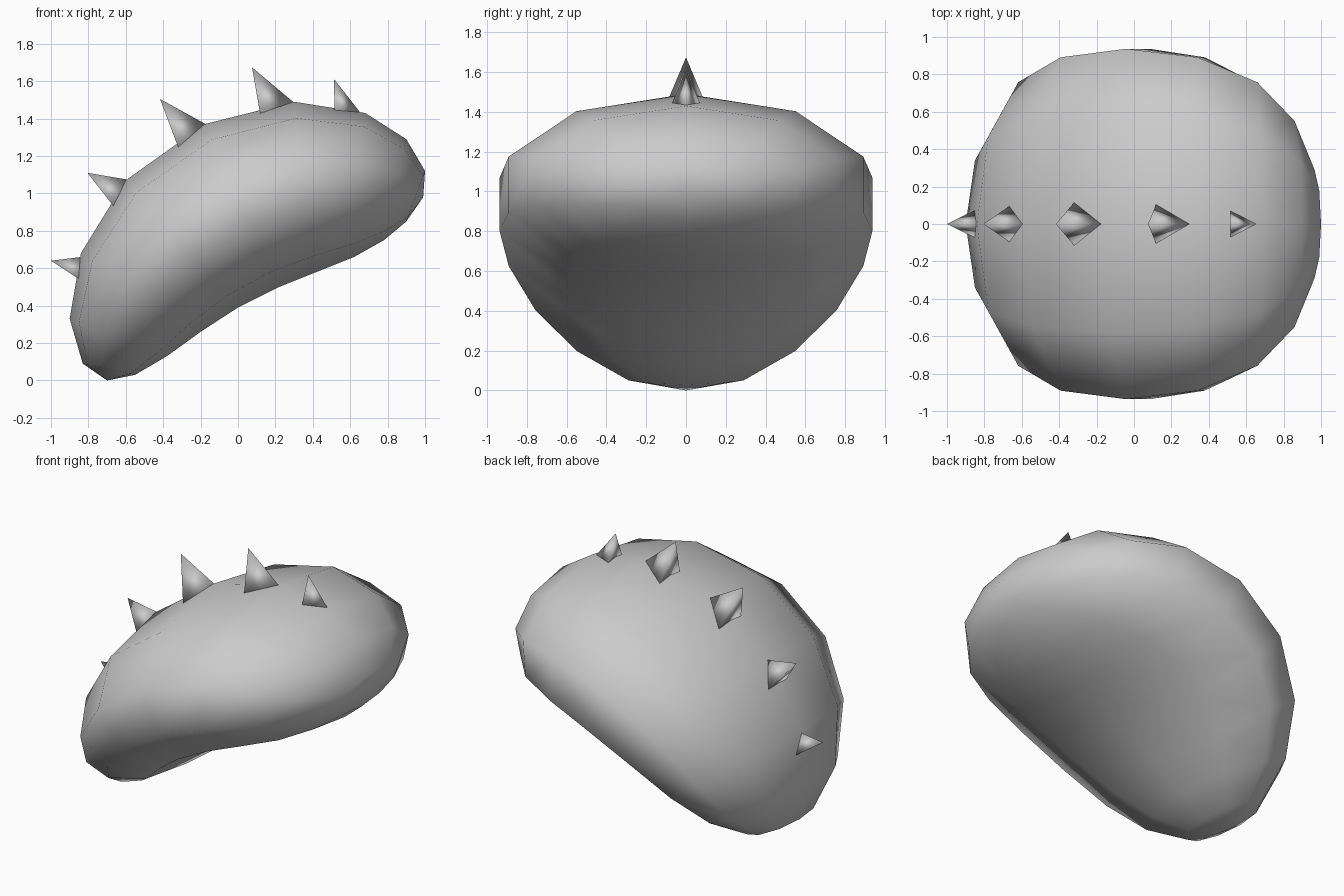
import bpy, bmesh, math
from mathutils import Vector

if "Cube" in bpy.data.objects:
    bpy.data.objects.remove(bpy.data.objects["Cube"])


def finish(name, bm):
    bmesh.ops.recalc_face_normals(bm, faces=bm.faces)
    mesh = bpy.data.meshes.new(name)
    bm.to_mesh(mesh)
    bm.free()
    mesh.shade_smooth()
    obj = bpy.data.objects.new(name, mesh)
    bpy.context.collection.objects.link(obj)
    return obj


# Body: ten-sided rings between the upper and lower side profiles (x, z)
SIDES, RINGS, HALF_WIDTH = 10, 10, 0.985
pole_low, pole_high = (-0.70, 0.0), (0.99, 0.98)
upper = [(-.83, .09), (-.90, .33), (-.84, .68), (-.60, 1.07), (-.18, 1.37),
         (.30, 1.49), (.68, 1.43), (.90, 1.29), (1.0, 1.12)]
lower = [(-.55, .03), (-.38, .13), (-.20, .26), (0, .39), (.22, .50),
         (.42, .58), (.62, .66), (.78, .75), (.90, .85)]

bm = bmesh.new()
loops = []
for i, (u, l) in enumerate(zip(upper, lower), 1):
    radius = HALF_WIDTH * math.sin(math.pi * i / RINGS)
    top, bottom = Vector((u[0], 0, u[1])), Vector((l[0], 0, l[1]))
    mid, half = (top + bottom) / 2, (top - bottom) / 2
    ring = []
    for s in range(SIDES):
        a = math.tau * s / SIDES
        ring.append(bm.verts.new(mid + half * math.cos(a) + Vector((0, radius * math.sin(a), 0))))
    loops.append(ring)
ends = [bm.verts.new((p[0], 0, p[1])) for p in (pole_low, pole_high)]
for s in range(SIDES):
    t = (s + 1) % SIDES
    for a, b in zip(loops, loops[1:]):
        bm.faces.new((a[s], a[t], b[t], b[s]))
    bm.faces.new((ends[0], loops[0][t], loops[0][s]))
    bm.faces.new((ends[1], loops[-1][s], loops[-1][t]))
finish("body", bm)


# Back spikes: three-sided pyramids, sunk slightly into the body
def spike(name, tip, rear, fore, half_width, sink=1.12):
    tip = Vector((tip[0], 0, tip[1]))
    base = [Vector((rear[0], 0, rear[1])),
            Vector((fore[0], half_width, fore[1])),
            Vector((fore[0], -half_width, fore[1]))]
    bm = bmesh.new()
    apex = bm.verts.new(tip)
    feet = [bm.verts.new(tip + (p - tip) * sink) for p in base]
    bm.faces.new(feet)
    for i in range(3):
        bm.faces.new((apex, feet[i], feet[(i + 1) % 3]))
    finish(name, bm)


# tip, upper base corner, lower base corners, half width
spikes = [((-1.0, .64), (-.84, .66), (-.862, .55), .068),
          ((-.805, 1.11), (-.597, 1.075), (-.672, .94), .092),
          ((-.417, 1.505), (-.177, 1.373), (-.322, 1.252), .113),
          ((.075, 1.674), (.294, 1.49), (.117, 1.433), .102),
          ((.513, 1.612), (.65, 1.437), (.516, 1.45), .068)]
for n, data in enumerate(spikes, 1):
    spike(f"back_spike_{n}", *data)
